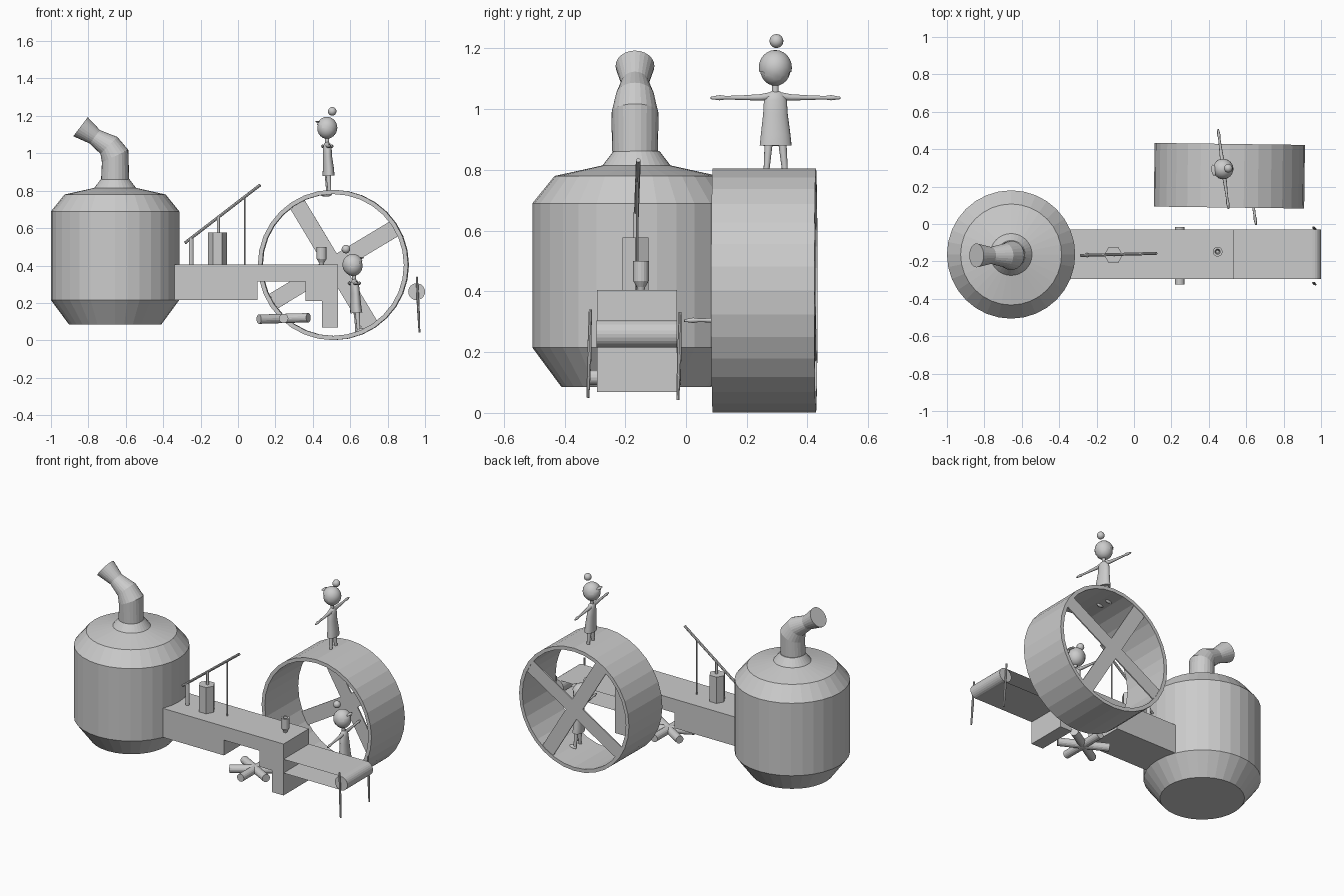
import bpy, bmesh, math
from mathutils import Matrix, Vector

if "Cube" in bpy.data.objects:
    bpy.data.objects.remove(bpy.data.objects["Cube"])

grey = bpy.data.materials.new("plain grey")
grey.diffuse_color = (0.6, 0.6, 0.6, 1)
grey.use_nodes = True
grey.node_tree.nodes["Principled BSDF"].inputs["Base Color"].default_value = grey.diffuse_color
YC = -0.163  # centre line of the machine


def finish(name, bm, matrix=None, smooth=False):
    bmesh.ops.recalc_face_normals(bm, faces=bm.faces)
    if matrix:
        bm.transform(matrix)
    me = bpy.data.meshes.new(name)
    bm.to_mesh(me)
    bm.free()
    me.materials.append(grey)
    ob = bpy.data.objects.new(name, me)
    bpy.context.collection.objects.link(ob)
    if smooth:
        bpy.ops.object.select_all(action='DESELECT')
        ob.select_set(True)
        bpy.context.view_layer.objects.active = ob
        bpy.ops.object.shade_smooth_by_angle(angle=math.radians(45))
    return ob


def tube(bm, rings, n=32, loop=False, squash=1.0):
    """Skin circular rings given as (centre, axis, radius)."""
    loops = []
    for c, axis, r in rings:
        q = Vector((0, 0, 1)).rotation_difference(Vector(axis).normalized())
        ring = []
        for i in range(n):
            a = 2 * math.pi * i / n
            p = q @ Vector((r * squash * math.cos(a), r * math.sin(a), 0))
            ring.append(bm.verts.new(Vector(c) + p))
        loops.append(ring)
    pairs = list(zip(loops, loops[1:])) + ([(loops[-1], loops[0])] if loop else [])
    for a, b in pairs:
        for i in range(n):
            j = (i + 1) % n
            bm.faces.new((a[i], a[j], b[j], b[i]))
    if not loop:
        bm.faces.new(loops[0])
        bm.faces.new(loops[-1])


def rod(bm, p, q, r, r2=None, n=12):
    axis = Vector(q) - Vector(p)
    tube(bm, [(p, axis, r), (q, axis, r if r2 is None else r2)], n)


def ball(bm, c, radii, seg=20):
    m = Matrix.Translation(c) @ Matrix.Diagonal((*radii, 1))
    return bmesh.ops.create_uvsphere(bm, u_segments=seg, v_segments=seg // 2 + 2,
                                     radius=1, matrix=m)['verts']


def single_rod(name, p, q, r, r2=None, n=12):
    bm = bmesh.new()
    rod(bm, p, q, r, r2, n)
    return finish(name, bm)


def lathe(name, x, y, profile, n=32, loop=False):
    bm = bmesh.new()
    tube(bm, [((x, y, z), (0, 0, 1), r) for r, z in profile], n, loop)
    return finish(name, bm)


# boiler with its domed shoulders
lathe("boiler", -0.657, YC, [(0.247, 0.085), (0.343, 0.215), (0.343, 0.69),
                             (0.27, 0.78), (0.112, 0.815), (0.075, 0.863)])

# bent chimney with a flared mouth
bm = bmesh.new()
tube(bm, [((x, YC - 0.005, z), (-math.sin(math.radians(t)), 0, math.cos(math.radians(t))), r)
          for x, z, t, r in [(-0.657, 0.86, 0, 0.075), (-0.657, 0.985, 25, 0.078),
                             (-0.690, 1.042, 45, 0.064), (-0.765, 1.088, 53, 0.045),
                             (-0.842, 1.142, 53, 0.064)]], 24)
finish("chimney", bm)

# main beam, side outline extruded across y
outline = [(-0.34, 0.215), (0.103, 0.215), (0.103, 0.315), (0.36, 0.315), (0.36, 0.21),
           (0.45, 0.21), (0.45, 0.068), (0.535, 0.068), (0.535, 0.405), (-0.34, 0.405)]
bm = bmesh.new()
face = bm.faces.new([bm.verts.new((x, -0.293, z)) for x, z in outline])
ext = bmesh.ops.extrude_face_region(bm, geom=[face])['geom']
bmesh.ops.translate(bm, vec=(0, 0.263, 0),
                    verts=[v for v in ext if isinstance(v, bmesh.types.BMVert)])
finish("beam", bm)

# conveyor belt sheets, end roller and its two hanging handles
bm = bmesh.new()
for z in (0.305, 0.215):
    bm.faces.new([bm.verts.new(p) for p in ((0.535, -0.293, z), (0.955, -0.293, z),
                                            (0.955, -0.03, z), (0.535, -0.03, z))])
finish("conveyor_belt", bm)
single_rod("end_roller", (0.955, -0.295, 0.26), (0.955, -0.03, 0.26), 0.045, n=24)
for i, (y, dz) in enumerate([(-0.318, 0.0), (-0.022, -0.008)]):
    bm = bmesh.new()
    top, mid, low = [Vector((x, y + dy, z + dz)) for x, dy, z in
                     [(0.956, 0.003, 0.34), (0.963, 0, 0.2), (0.970, -0.005, 0.05)]]
    rod(bm, top, mid, 0.005, 0.007, 8)
    rod(bm, mid, low, 0.008, 0.005, 8)
    finish("roller_handle_%d" % (i + 1), bm)

# pump: hexagonal cylinder, piston, post, rocking lever and pull rod
lathe("pump_cylinder", -0.11, -0.166, [(0.05, 0.40), (0.05, 0.577)], 6)
single_rod("pump_piston", (-0.105, -0.166, 0.57), (-0.105, -0.166, 0.66), 0.008)
single_rod("pump_post", (-0.25, -0.166, 0.40), (-0.25, -0.166, 0.545), 0.013)
single_rod("rocking_lever", (-0.285, -0.168, 0.52), (0.12, -0.157, 0.832), 0.008, n=8)
single_rod("pull_rod", (0.035, -0.16, 0.40), (0.035, -0.16, 0.768), 0.004, n=8)

# little funnel cup on the beam
lathe("funnel_cup", 0.447, -0.148, [(0.010, 0.40), (0.014, 0.415), (0.026, 0.435), (0.026, 0.50),
                                    (0.014, 0.50), (0.008, 0.45)], 16)

# three crossed rods under the beam
bm = bmesh.new()
for deg, tilt in ((90, 0), (30, 0.004), (-30, 0.004)):
    d = Vector((math.cos(math.radians(deg)) * 0.153, math.sin(math.radians(deg)) * 0.153, tilt))
    c = Vector((0.244, -0.17, 0.117))
    rod(bm, c - d, c + d, 0.025, n=16)
finish("crossed_rods", bm)

# big wheel: rim plus thin cross of spokes on the back
wheel = Matrix.Translation((0.51, 0.258, 0.403)) @ Matrix.Rotation(math.radians(-0.75), 4, 'Z')
bm = bmesh.new()
tube(bm, [((0, y, 0), (0, 1, 0), r) for y, r in
          [(-0.17, 0.402), (0.17, 0.402), (0.17, 0.379), (-0.17, 0.379)]], 32, loop=True)
finish("wheel_rim", bm, wheel)
bm = bmesh.new()
for deg in (31, 121):
    bmesh.ops.create_cube(bm, size=1, matrix=Matrix.Translation((0, 0.163, 0))
                          @ Matrix.Rotation(math.radians(-deg), 4, 'Y')
                          @ Matrix.Diagonal((0.77, 0.008, 0.09, 1)))
finish("wheel_spokes", bm, wheel)


# figures with outstretched arms, modelled facing +x with the feet at z = 0
def figure(tag, place):
    up = (0, 0, 1)
    bm = bmesh.new()
    tube(bm, [((x, 0, z), up, r) for x, z, r in
              [(-0.004, 0.112, 0.053), (-0.004, 0.15, 0.049), (0, 0.215, 0.041),
               (0, 0.262, 0.038), (0, 0.283, 0.028), (0, 0.292, 0.012)]], 20, squash=0.6)
    finish(tag + "_dress", bm, place, True)

    bm = bmesh.new()
    rod(bm, (0, 0, 0.28), (0, 0, 0.33), 0.011)
    ball(bm, (0, 0, 0.365), (0.052, 0.051, 0.056))
    finish(tag + "_head", bm, place, True)

    bm = bmesh.new()
    cap = ball(bm, (0, 0, 0.369), (0.056, 0.055, 0.058))
    bmesh.ops.delete(bm, geom=[v for v in cap if v.co.z - 0.369 < 0.6 * v.co.x - 0.02],
                     context='VERTS')
    ball(bm, (0.05, 0, 0.402), (0.012, 0.03, 0.005), 12)
    ball(bm, (-0.03, 0, 0.456), (0.023, 0.023, 0.023), 16)
    finish(tag + "_hair", bm, place, True)

    for side, label in ((1, "left"), (-1, "right")):
        bm = bmesh.new()
        along = (0, side, 0)
        tube(bm, [((0, side * y, z), along, r) for y, z, r in
                  [(0.02, 0.275, 0.013), (0.05, 0.271, 0.011), (0.11, 0.270, 0.008),
                   (0.165, 0.270, 0.006), (0.185, 0.270, 0.009), (0.215, 0.269, 0.004)]], 10)
        finish("%s_%s_arm" % (tag, label), bm, place, True)
        bm = bmesh.new()
        rod(bm, (0, side * 0.022, 0.13), (-0.004, side * 0.032, 0.015), 0.014, 0.009)
        ball(bm, (0.010, side * 0.034, 0.014), (0.026, 0.012, 0.014), 12)
        finish("%s_%s_leg" % (tag, label), bm, place, True)


figure("top_figure", Matrix.Translation((0.482, 0.295, 0.768))
       @ Matrix.Rotation(math.radians(187.5), 4, 'Z') @ Matrix.Rotation(math.radians(1), 4, 'Y'))
figure("inner_figure", Matrix.Translation((0.646, 0.21, 0.036))
       @ Matrix.Rotation(math.radians(8), 4, 'Z') @ Matrix.Rotation(math.radians(-5), 4, 'Y'))
